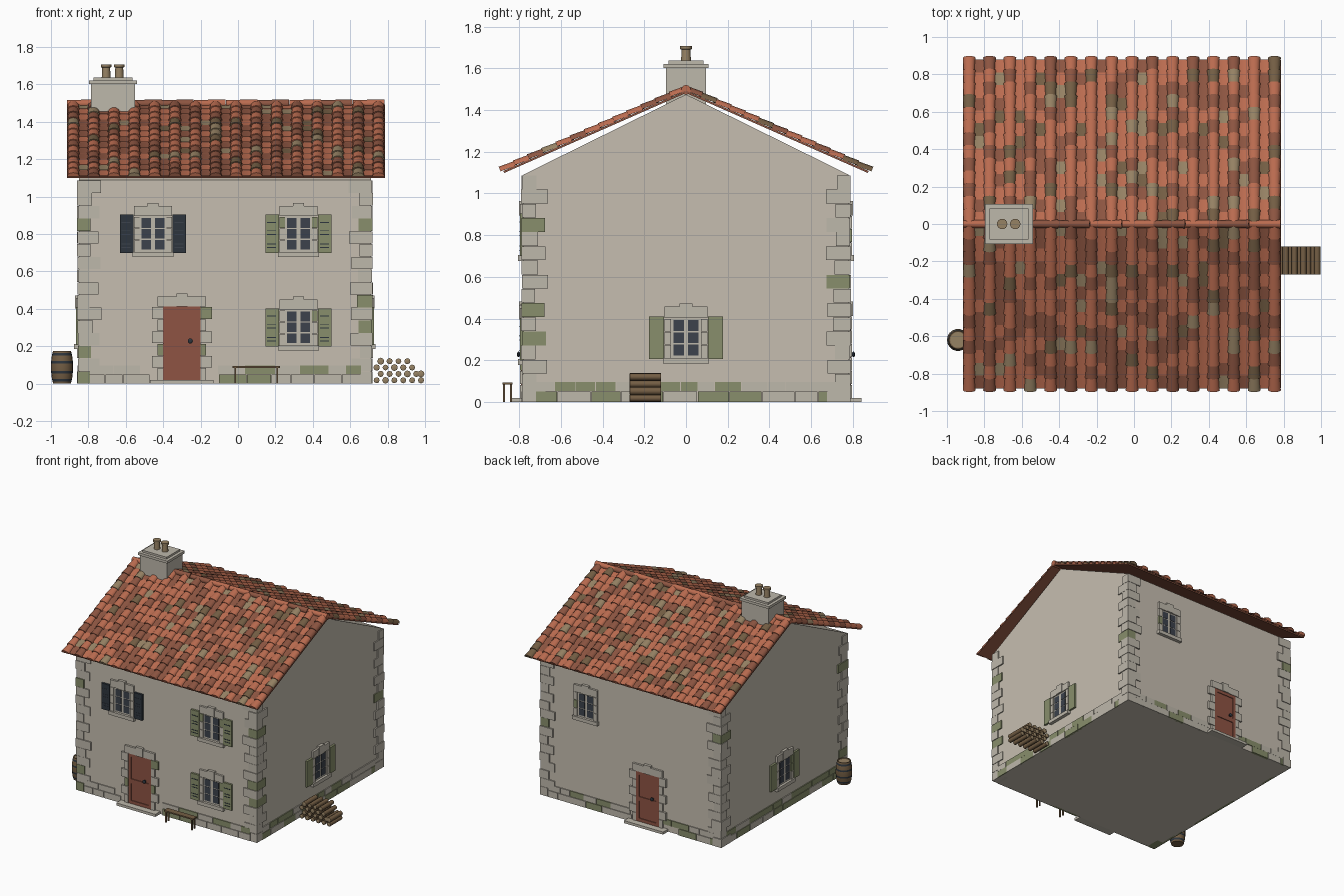
import bpy, bmesh, math, random
from mathutils import Vector, Matrix

random.seed(7)
if "Cube" in bpy.data.objects:
    bpy.data.objects.remove(bpy.data.objects["Cube"])

# Materials, given as sRGB and stored linear
PALETTE = dict(plaster=(198, 190, 176), stone=(190, 184, 171), moss=(137, 143, 108),
               terracotta=(187, 108, 80), tile_brown=(141, 85, 65), tan=(150, 130, 100),
               door_red=(142, 84, 68), glass=(60, 66, 76), dark_iron=(45, 53, 61),
               wood=(116, 94, 68))
NAMES = list(PALETTE)
MATS = []
for name, rgb in PALETTE.items():
    m = bpy.data.materials.new(name)
    m.use_nodes = True
    col = [((c / 255 + 0.055) / 1.055) ** 2.4 for c in rgb] + [1]
    m.diffuse_color = col
    bsdf = m.node_tree.nodes["Principled BSDF"]
    bsdf.inputs["Base Color"].default_value = col
    bsdf.inputs["Roughness"].default_value = 0.9
    MATS.append(m)

# House extents
X0, X1, Y = -0.85, 0.71, 0.78
CX = (X0 + X1) / 2


def finish(bm, name, smooth=False):
    mesh = bpy.data.meshes.new(name)
    bm.to_mesh(mesh)
    bm.free()
    for m in MATS:
        mesh.materials.append(m)
    ob = bpy.data.objects.new(name, mesh)
    bpy.context.collection.objects.link(ob)
    if smooth:
        bpy.ops.object.select_all(action='DESELECT')
        ob.select_set(True)
        bpy.context.view_layer.objects.active = ob
        bpy.ops.object.shade_smooth_by_angle(angle=math.radians(50))
    return ob


def box(bm, x, y, z, mat, side=Matrix()):
    """Box from (min, max) pairs, optionally moved onto a wall."""
    size = [b - a for a, b in (x, y, z)]
    mid = [(a + b) / 2 for a, b in (x, y, z)]
    mtx = side @ Matrix.Translation(mid) @ Matrix.Diagonal((*size, 1))
    for v in bmesh.ops.create_cube(bm, size=1, matrix=mtx)["verts"]:
        for f in v.link_faces:
            f.material_index = NAMES.index(mat)


def lathe(bm, profile, mtx, segs=16):
    """Revolve (radius, height, material) points around local z."""
    rings = []
    for r, z, _ in profile:
        rings.append([bm.verts.new(mtx @ Vector((r * math.cos(a), r * math.sin(a), z)))
                      for a in (2 * math.pi * i / segs for i in range(segs))])
    for k in range(len(rings) - 1):
        for i in range(segs):
            j = (i + 1) % segs
            f = bm.faces.new((rings[k][i], rings[k][j], rings[k + 1][j], rings[k + 1][i]))
            f.material_index = NAMES.index(profile[k + 1][2])
    bm.faces.new(rings[0][::-1]).material_index = NAMES.index(profile[0][2])
    bm.faces.new(rings[-1]).material_index = NAMES.index(profile[-1][2])


def stone(moss=0.15):
    return "moss" if random.random() < moss else "stone"


# Wall frames: local x along the wall, local -y outward
def wall(px, py, deg):
    return Matrix.Translation((px, py, 0)) @ Matrix.Rotation(math.radians(deg), 4, 'Z')


FRONT, BACK = wall(0, -Y, 0), wall(0, Y, 180)
RIGHT, LEFT = wall(X0, 0, -90), wall(X1, 0, 90)

# Plastered walls with gables
bm = bmesh.new()
section = [(-Y, 0), (Y, 0), (Y, 1.09), (0, 1.475), (-Y, 1.09)]
face = bm.faces.new([bm.verts.new((X0, y, z)) for y, z in section])
ext = bmesh.ops.extrude_face_region(bm, geom=[face])["geom"]
bmesh.ops.translate(bm, verts=[v for v in ext if isinstance(v, bmesh.types.BMVert)], vec=(X1 - X0, 0, 0))
bmesh.ops.recalc_face_normals(bm, faces=bm.faces)
finish(bm, "house_walls")

# Corner stones, alternating long and short
bm = bmesh.new()
for sx, x in ((-1, X0), (1, X1)):
    for sy in (-1, 1):
        for i in range(16):
            long, short = 0.11 + random.uniform(-.01, .01), 0.065 + random.uniform(-.01, .01)
            lx, ly = (long, short) if i % 2 else (short, long)
            out = random.uniform(0.006, 0.011)
            xs = sorted((x + sx * out, x - sx * lx))
            ys = sorted((sy * (Y + out), sy * (Y - ly)))
            box(bm, xs, ys, (i * 0.068, i * 0.068 + 0.066), stone())
finish(bm, "corner_stones")

# Two base courses of uneven stones, broken by the doors
bm = bmesh.new()
for side, a, b, gap in ((FRONT, X0, X1, -0.3), (BACK, -X1, -X0, 0.22),
                        (LEFT, -Y, Y, None), (RIGHT, -Y, Y, None)):
    for z0, z1, depth in ((0, 0.05, 0.009), (0.052, 0.096, 0.007)):
        u = a + 0.06
        while u < b - 0.06:
            w = min(random.uniform(0.08, 0.17), b - 0.05 - u)
            if gap is None or u + w < gap - 0.1 or u > gap + 0.1:
                box(bm, (u, u + w - 0.003), (-depth, 0.01), (z0, z1), stone(0.35), side)
            u += w
finish(bm, "base_stones")


def surround(bm, side, u, z0, z1, half, blocks):
    """Lintel, keystone and toothed jambs around an opening."""
    box(bm, (u - half - .03, u + half + .03), (-.016, .01), (z1, z1 + .055), "stone", side)
    box(bm, (u - .03, u + .03), (-.021, .01), (z1, z1 + .07), "stone", side)
    h = (z1 - z0) / blocks
    for s in (-1, 1):
        for i in range(blocks):
            w = 0.03 if i % 2 == 0 or blocks == 3 else 0.06
            us = sorted((u + s * half, u + s * (half + w)))
            box(bm, us, (-.015, .01), (z0 + i * h, z0 + i * h + h - .003), stone(), side)


def window(name, side, u, z0, shutter=None, slots=None):
    bm = bmesh.new()
    z1 = z0 + 0.19
    surround(bm, side, u, z0, z1, 0.072, 3)
    box(bm, (u - .11, u + .11), (-.026, .01), (z0 - .028, z0), "stone", side)
    box(bm, (u - .072, u + .072), (-.007, .01), (z0, z1), "stone", side)
    for s in (-1, 1):
        for row in range(3):
            us = sorted((u + s * .01, u + s * .061))
            zs = z0 + .012 + row * .058
            box(bm, us, (-.009, 0), (zs, zs + .052), "glass", side)
        if shutter:
            c = u + s * .141
            box(bm, (c - .036, c + .036), (-.016, .004), (z0 - .006, z1 + .008), shutter, side)
            for k in range(5) if slots else ():
                zs = z0 + (.02, .04, .09, .11, .155)[k]
                box(bm, (c - .026, c + .022), (-.018, -.015), (zs, zs + .005), slots, side)
    finish(bm, name)


window("front_upper_right_window", FRONT, -0.455, 0.705, "dark_iron", "glass")
window("front_upper_left_window", FRONT, 0.323, 0.705, "moss", "dark_iron")
window("front_lower_window", FRONT, 0.323, 0.205, "moss", "dark_iron")
window("left_window", LEFT, 0, 0.212, "moss")
window("right_window", RIGHT, 0, 0.212, "moss")
window("back_window", BACK, -0.32, 0.705)


def door(name, side, u):
    bm = bmesh.new()
    surround(bm, side, u, 0.02, 0.412, 0.1, 6)
    box(bm, (u - .1, u + .1), (-.006, .01), (.02, .412), "door_red", side)
    # raised stiles and rails leave two sunken panels
    for us in ((-.1, -.075), (.075, .1)):
        box(bm, (u + us[0], u + us[1]), (-.012, 0), (.02, .412), "door_red", side)
    for zs in ((.02, .045), (.18, .215), (.387, .412)):
        box(bm, (u - .075, u + .075), (-.012, 0), zs, "door_red", side)
    knob = side @ Matrix.Translation((u + .045, 0, .228)) @ Matrix.Rotation(math.pi / 2, 4, 'X')
    lathe(bm, [(.006, 0, "dark_iron"), (.006, .016, "dark_iron"), (.014, .02, "dark_iron"),
               (.014, .026, "dark_iron"), (.006, .03, "dark_iron")], knob, 10)
    box(bm, (u - .17, u + .17), (-.062, 0), (0, .02), "stone", side)
    finish(bm, name)


door("front_door", FRONT, -0.3)
door("back_door", BACK, 0.22)

# Roof deck and rows of curved tiles on both slopes
RX0, RX1, RIDGE, LENGTH, ROWS, COVERS = -0.915, 0.785, 1.482, 0.965, 13, 16
ANGLE = math.atan(0.44)
cover = [(math.cos(a), math.sin(a)) for a in (math.pi * i / 6 for i in range(7))]
pan = [(1, .35), (.5, .1), (-.5, .1), (-1, .35)]
deck, tiles = bmesh.new(), bmesh.new()


def tile(frame, x, t0, t1, half, height, profile, mat):
    rings = [[tiles.verts.new(frame @ Vector((x + px * half * k, t, lift + pz * height)))
              for px, pz in profile] for t, k, lift in ((t0, .86, .009), (t1, 1, .014))]
    faces = [tiles.faces.new((a, b, d, c)) for a, b, c, d in
             zip(rings[0], rings[0][1:], rings[1], rings[1][1:])]
    if profile is cover:
        faces.append(tiles.faces.new(rings[1]))
    look = frame.to_3x3() @ Vector((0, .3, 1))
    for f in faces:
        f.material_index = NAMES.index(mat)
        f.normal_update()
        if f.normal.dot(look) < 0:
            f.normal_flip()


for turn in (0, math.pi):
    frame = (Matrix.Translation((CX + 0.005, 0, RIDGE)) @ Matrix.Rotation(turn, 4, 'Z')
             @ Matrix.Rotation(-ANGLE, 4, 'X'))
    w = (RX1 - RX0) / 2
    box(deck, (-w, w), (0, LENGTH - .012), (0, .01), "tile_brown", frame)
    step = (2 * w - .068) / (COVERS - 1)
    for r in range(ROWS):
        t0 = LENGTH * r / ROWS
        t1 = t0 + LENGTH / ROWS
        for c in range(2 * COVERS - 1):
            mat = random.choices(("terracotta", "tile_brown", "tan", "wood"), (48, 38, 7, 7))[0]
            shape = (.034, .024, cover) if c % 2 == 0 else (.034, .02, pan)
            shift = 0 if c % 2 == 0 else -.012
            tile(frame, -w + .034 + c * step / 2, max(0, t0 + shift), t1 + shift, *shape, mat)
finish(deck, "roof_deck")
finish(tiles, "roof_tiles", True)

# Ridge tiles
bm = bmesh.new()
for i in range(10):
    a = RX0 + 0.17 * i
    mtx = Matrix.Translation((a, 0, 1.497)) @ Matrix.Rotation(math.pi / 2, 4, 'Y')
    mat = random.choice(("terracotta", "tile_brown"))
    lathe(bm, [(.019, 0, mat), (.023, .168, mat)], mtx, 12)
finish(bm, "ridge_tiles", True)

# Chimney with cap and two pots
bm = bmesh.new()
c = -0.668
box(bm, (c - .117, c + .117), (-.095, .095), (1.38, 1.602), "stone")
box(bm, (c - .128, c + .128), (-.107, .107), (1.602, 1.622), "stone")
box(bm, (c - .105, c + .105), (-.083, .083), (1.622, 1.637), "stone")
finish(bm, "chimney")
bm = bmesh.new()
for x in (-0.705, -0.635):
    lathe(bm, [(.024, 1.63, "tan"), (.021, 1.69, "tan"), (.028, 1.692, "tan"), (.028, 1.707, "tan")],
          Matrix.Translation((x, 0, 0)))
finish(bm, "chimney_pots", True)

# Barrel with iron hoops and sunken lid
bm = bmesh.new()
prof = [(.047, 0, "wood")]
for z, r, mat in ((.012, .05, "wood"), (.026, .054, "dark_iron"), (.055, .057, "wood"),
                  (.068, .059, "dark_iron"), (.107, .059, "wood"), (.12, .058, "dark_iron"),
                  (.15, .054, "wood"), (.163, .051, "dark_iron"), (.175, .048, "wood")):
    prof.append((r, z, mat))
prof += [(.042, .175, "wood"), (.042, .168, "tan")]
lathe(bm, prof, Matrix.Translation((-0.941, -0.62, 0)), 18)
finish(bm, "barrel", True)

# Stacked firewood
bm = bmesh.new()
for row, count in enumerate((6, 6, 5, 4)):
    for i in range(count):
        x = .741 + .0475 * i + (.022 if row % 2 else 0) - (.022 if row == 1 and i == 5 else 0)
        r = random.uniform(.0155, .019)
        mtx = Matrix.Translation((x, -.12, .018 + row * .034)) @ Matrix.Rotation(math.pi / 2, 4, 'X')
        lathe(bm, [(r * .9, 0, "tan"), (r, .001, "tan"), (r, .149, "wood"), (r * .9, .15, "tan")], mtx, 8)
finish(bm, "firewood", True)

# Bench by the front wall
bm = bmesh.new()
box(bm, (-.03, .225), (-.88, -.832), (.084, .094), "wood")
for x in (-.02, .205):
    for y in (-.877, -.845):
        box(bm, (x, x + .01), (y, y + .01), (0, .086), "wood")
finish(bm, "bench")
